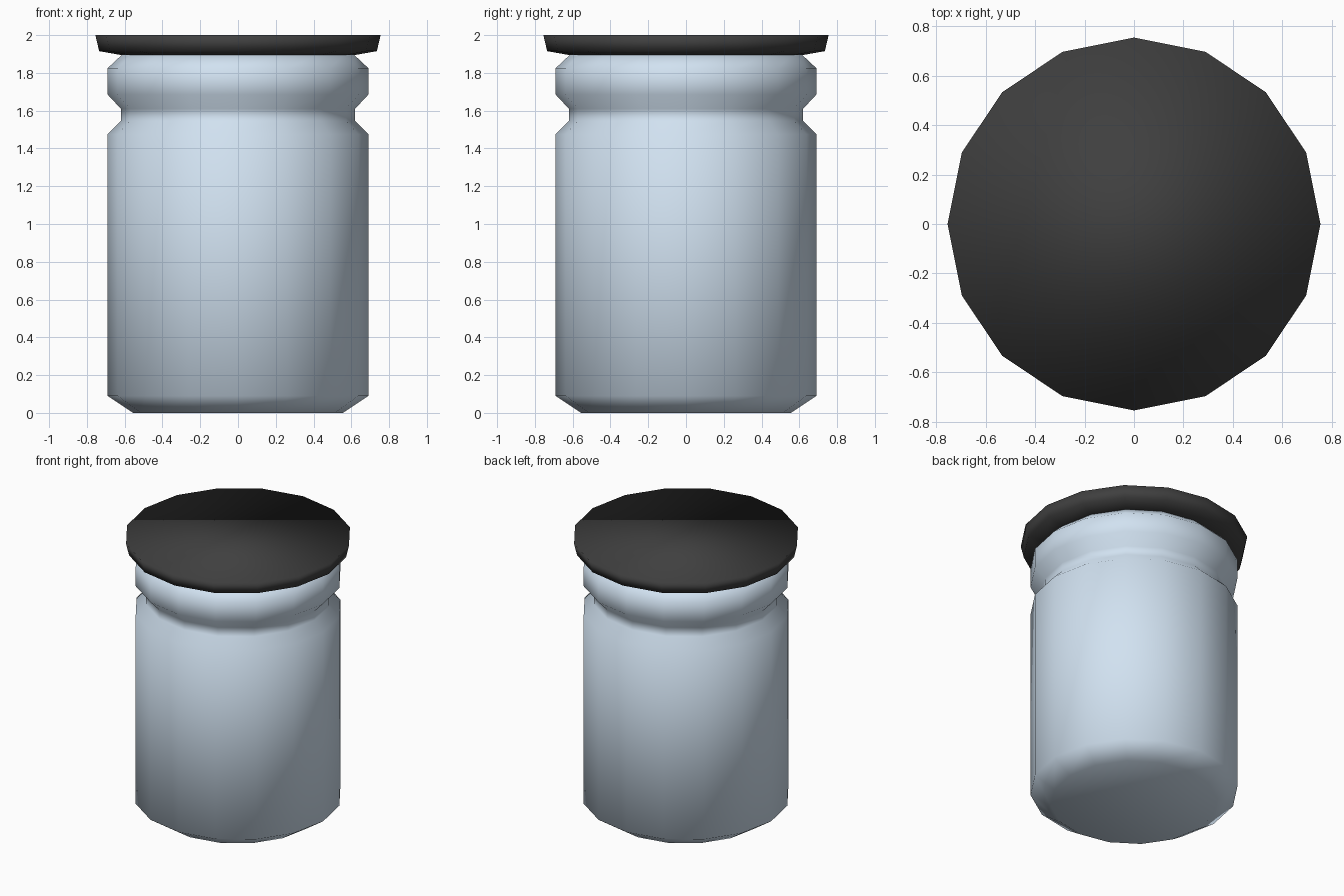
import bpy, bmesh
from math import cos, sin, tau

if "Cube" in bpy.data.objects:
    bpy.data.objects.remove(bpy.data.objects["Cube"])

SIDES = 16


def material(name, color):
    m = bpy.data.materials.new(name)
    m.diffuse_color = (*color, 1)
    m.use_nodes = True
    m.node_tree.nodes["Principled BSDF"].inputs["Base Color"].default_value = m.diffuse_color
    return m


def lathe(name, profile, mat):
    """Revolve an (r, z) profile around z and cap both ends."""
    bm = bmesh.new()
    rings = [[bm.verts.new((r * cos(tau * i / SIDES), r * sin(tau * i / SIDES), z))
              for i in range(SIDES)] for r, z in profile]
    for lo, hi in zip(rings, rings[1:]):
        for i in range(SIDES):
            j = (i + 1) % SIDES
            bm.faces.new((lo[i], lo[j], hi[j], hi[i]))
    bm.faces.new(rings[0][::-1])
    bm.faces.new(rings[-1])
    for f in bm.faces:
        f.smooth = True
    mesh = bpy.data.meshes.new(name)
    bm.to_mesh(mesh)
    bm.free()
    mesh.materials.append(mat)
    obj = bpy.data.objects.new(name, mesh)
    bpy.context.collection.objects.link(obj)
    return obj


# Glass jar: chamfered base, straight wall, pinched neck, rim bead
lathe("jar_body", [(0.555, 0), (0.69, 0.09), (0.69, 1.475), (0.62, 1.545),
                   (0.62, 1.61), (0.69, 1.685), (0.69, 1.825), (0.61, 1.9)],
      material("pale_glass", (0.64, 0.76, 0.88)))

# Lid: flat dark cap with flared edge
lathe("lid", [(0.61, 1.893), (0.735, 1.915), (0.755, 2.0)],
      material("dark_lid", (0.05, 0.05, 0.05)))
